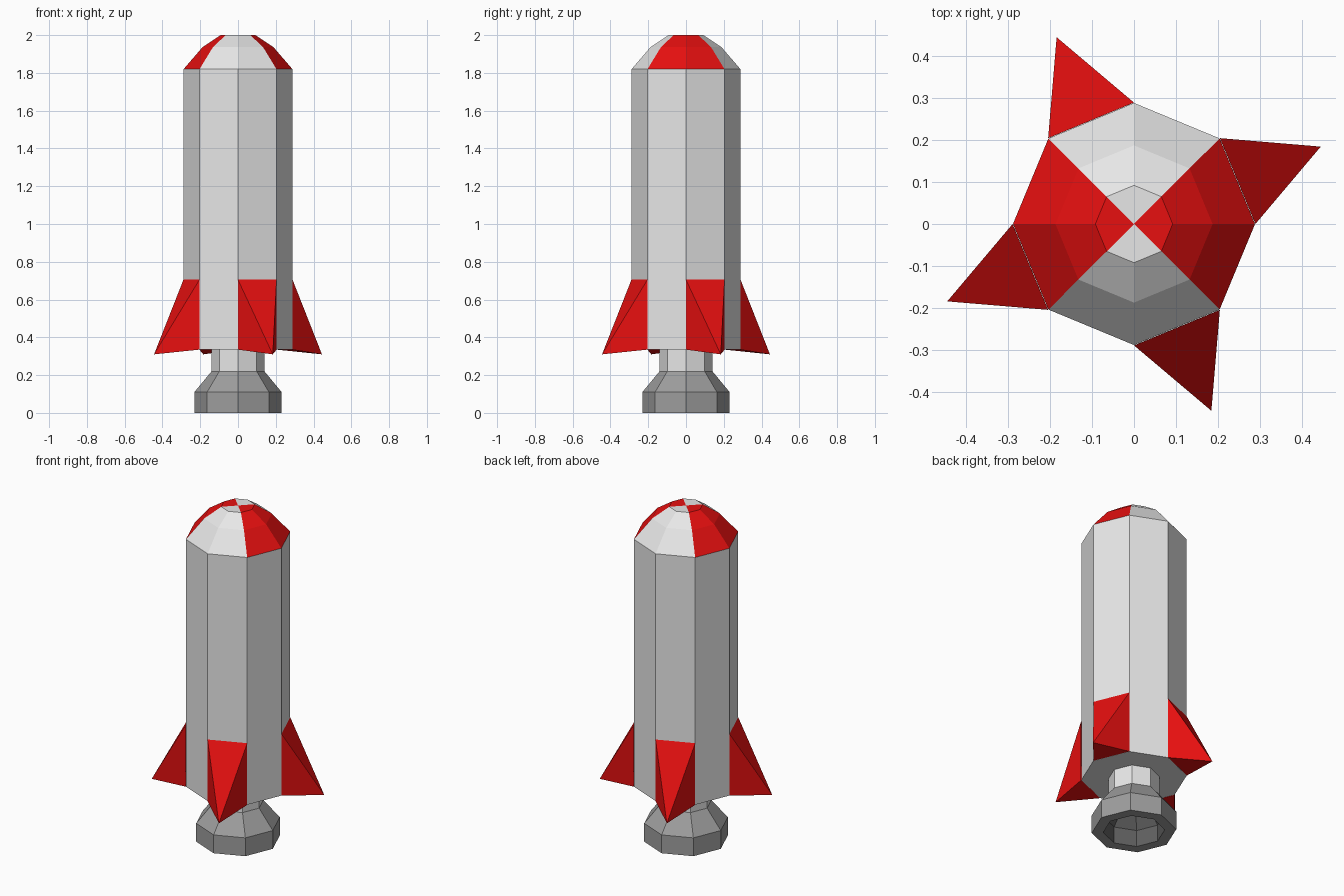
import bpy, bmesh, math

if "Cube" in bpy.data.objects:
    bpy.data.objects.remove(bpy.data.objects["Cube"])

SIDES = 8


def material(name, rgb):
    m = bpy.data.materials.new(name)
    m.diffuse_color = (*rgb, 1)
    m.use_nodes = True
    m.node_tree.nodes["Principled BSDF"].inputs["Base Color"].default_value = m.diffuse_color
    return m


WHITE = material("hull white", (0.8, 0.8, 0.8))
RED = material("bright red", (0.8, 0.005, 0.005))
GREY = material("engine grey", (0.34, 0.34, 0.34))
DARK = material("dark nozzle interior", (0.12, 0.12, 0.12))


def finish(name, bm, mats, recalc=True):
    if recalc:
        bmesh.ops.recalc_face_normals(bm, faces=bm.faces)
    me = bpy.data.meshes.new(name)
    bm.to_mesh(me)
    bm.free()
    for m in mats:
        me.materials.append(m)
    ob = bpy.data.objects.new(name, me)
    bpy.context.collection.objects.link(ob)
    return ob


def polar(r, deg, z):
    a = math.radians(deg)
    return (r * math.cos(a), r * math.sin(a), z)


def lathe(name, profile, mats, pick=None):
    """Revolve (radius, z) points into an octagonal shell; radius 0 is a pole.
    pick(segment, side) gives the material index."""
    bm = bmesh.new()
    rings = []
    for r, z in profile:
        if r == 0:
            rings.append([bm.verts.new((0, 0, z))] * SIDES)
        else:
            rings.append([bm.verts.new(polar(r, 360 / SIDES * i, z)) for i in range(SIDES)])
    for s, (lo, hi) in enumerate(zip(rings, rings[1:])):
        for i in range(SIDES):
            j = (i + 1) % SIDES
            loop = list(dict.fromkeys((lo[i], lo[j], hi[j], hi[i])))
            f = bm.faces.new(loop)
            f.material_index = pick(s, i) if pick else 0
    return finish(name, bm, mats, recalc=False)


# Hull tube with closed underside
lathe("hull", [(0, 0.335), (0.288, 0.335), (0.288, 1.82)], [WHITE])

# Nose dome: quarters alternate, red towards left and right
lathe("nose_dome", [(0.288, 1.82), (0.187, 1.937), (0.092, 2.0), (0, 2.0)],
      [WHITE, RED], lambda s, i: 1 if i in (0, 7, 3, 4) else 0)

# Engine neck and bell with hollow interior
lathe("engine_neck", [(0.14, 0.22), (0.14, 0.335)], [WHITE])
lathe("engine_bell",
      [(0, 0.19), (0.10, 0.19), (0.168, 0.10), (0.168, 0), (0.231, 0), (0.231, 0.11), (0.14, 0.22)],
      [GREY, DARK], lambda s, i: 1 if s < 3 else 0)

# Four pyramid fins, each on every second hull panel
for n in range(4):
    start = 90 * n
    bm = bmesh.new()
    base = [bm.verts.new(polar(0.288, a, z)) for a, z in
            ((start, 0.335), (start + 45, 0.335), (start + 45, 0.705), (start, 0.705))]
    tip = bm.verts.new(polar(0.481, start + 22.5, 0.31))
    for i in range(4):
        bm.faces.new((base[i], base[(i + 1) % 4], tip))
    # push the hidden base slightly into the hull
    back = bm.faces.new(base[::-1])
    for v in base:
        v.co.x *= 0.9999
        v.co.y *= 0.9999
    bmesh.ops.recalc_face_normals(bm, faces=bm.faces)
    bm.faces.remove(back)
    for v in base:
        v.co.x *= 1.003
        v.co.y *= 1.003
    finish(f"fin_{n + 1}", bm, [RED], recalc=False)
